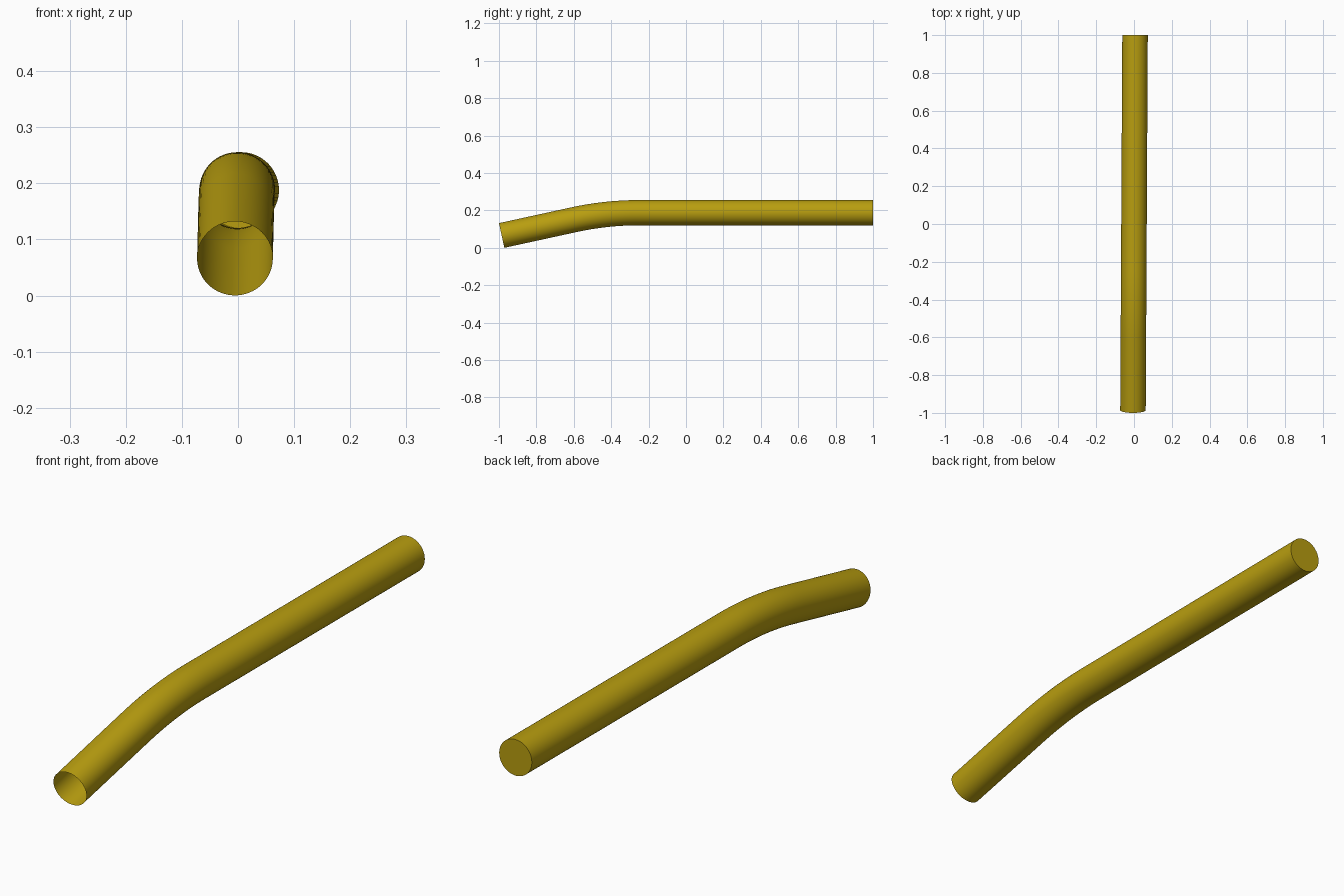
import bpy, bmesh, math
from mathutils import Vector

if "Cube" in bpy.data.objects:
    bpy.data.objects.remove(bpy.data.objects["Cube"])

R, SIDES = 0.0675, 64
BEND = math.radians(12.3)
BEND_R = 1.643
Y_BEND, Z_TOP, Y_FRONT = -0.25, 0.188, -0.9856

# Centre line (y, z, pitch): straight back part, gentle arc, sloping front part
path = [(1.0, Z_TOP, 0.0), (Y_BEND, Z_TOP, 0.0)]
STEPS = 16
for i in range(1, STEPS + 1):
    a = BEND * i / STEPS
    path.append((Y_BEND - BEND_R * math.sin(a), Z_TOP - BEND_R * (1 - math.cos(a)), a))
y, z, a = path[-1]
path.append((Y_FRONT, z - (y - Y_FRONT) * math.tan(a), a))

# Tube wall: rings along the path, very slightly turned to the side
bm = bmesh.new()
rings = []
for y, z, a in path:
    ring = []
    for k in range(SIDES):
        t = 2 * math.pi * k / SIDES
        u, v = R * math.cos(t), R * math.sin(t)
        ring.append(bm.verts.new(Vector((u + 0.0055 * y, y - v * math.sin(a), z + v * math.cos(a)))))
    rings.append(ring)
for r0, r1 in zip(rings, rings[1:]):
    for k in range(SIDES):
        n = (k + 1) % SIDES
        bm.faces.new((r0[k], r0[n], r1[n], r1[k]))

# Flat cap closes the back end; the front end stays open
bm.faces.new(rings[0])
bmesh.ops.recalc_face_normals(bm, faces=bm.faces)

mesh = bpy.data.meshes.new("bent_tube")
bm.to_mesh(mesh)
bm.free()
tube = bpy.data.objects.new("bent_tube", mesh)
bpy.context.collection.objects.link(tube)

# Dark yellow colour and smooth shading
mat = bpy.data.materials.new("dark_yellow")
mat.diffuse_color = (0.48, 0.34, 0.005, 1)
mat.use_nodes = True
mat.node_tree.nodes["Principled BSDF"].inputs["Base Color"].default_value = mat.diffuse_color
mesh.materials.append(mat)
bpy.context.view_layer.objects.active = tube
tube.select_set(True)
bpy.ops.object.shade_smooth_by_angle(angle=math.radians(35))
